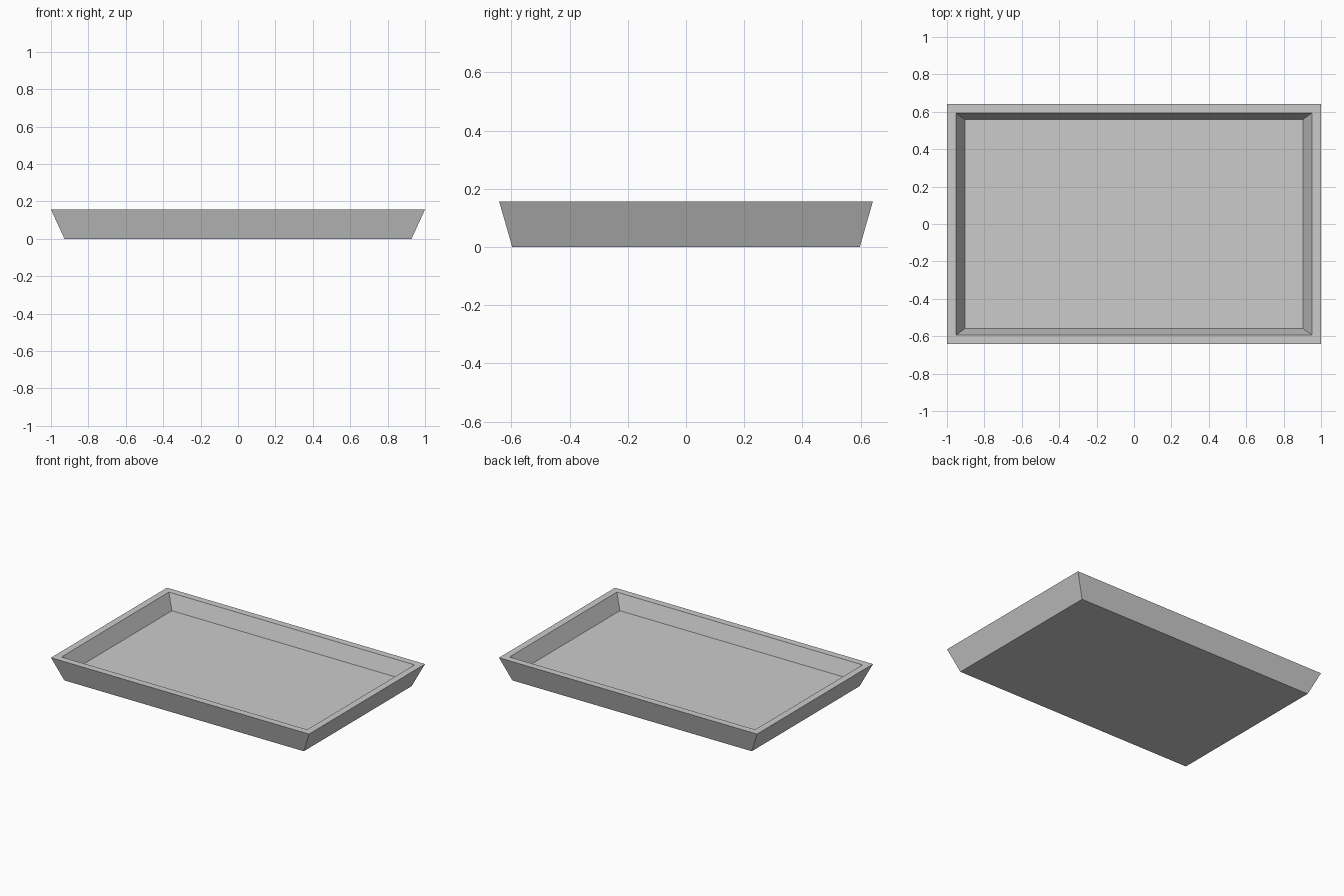
import bpy, bmesh

if "Cube" in bpy.data.objects:
    bpy.data.objects.remove(bpy.data.objects["Cube"])

# Rectangular rings (half x, half y, z): outer base, outer rim, inner rim, inner floor
RINGS = [(0.928, 0.597, 0.0), (1.0, 0.642, 0.157),
         (0.952, 0.594, 0.157), (0.904, 0.559, 0.053)]
CORNERS = [(-1, -1), (1, -1), (1, 1), (-1, 1)]

# Tray shell: bridge successive rings, then cap the underside and the floor
bm = bmesh.new()
rings = [[bm.verts.new((sx * hx, sy * hy, z)) for sx, sy in CORNERS]
         for hx, hy, z in RINGS]
for a, b in zip(rings, rings[1:]):
    for i in range(4):
        j = (i + 1) % 4
        bm.faces.new((a[i], a[j], b[j], b[i]))
bm.faces.new(rings[0][::-1])
bm.faces.new(rings[-1])
bmesh.ops.recalc_face_normals(bm, faces=bm.faces)

mesh = bpy.data.meshes.new("tray")
bm.to_mesh(mesh)
bm.free()
tray = bpy.data.objects.new("tray", mesh)
bpy.context.collection.objects.link(tray)
